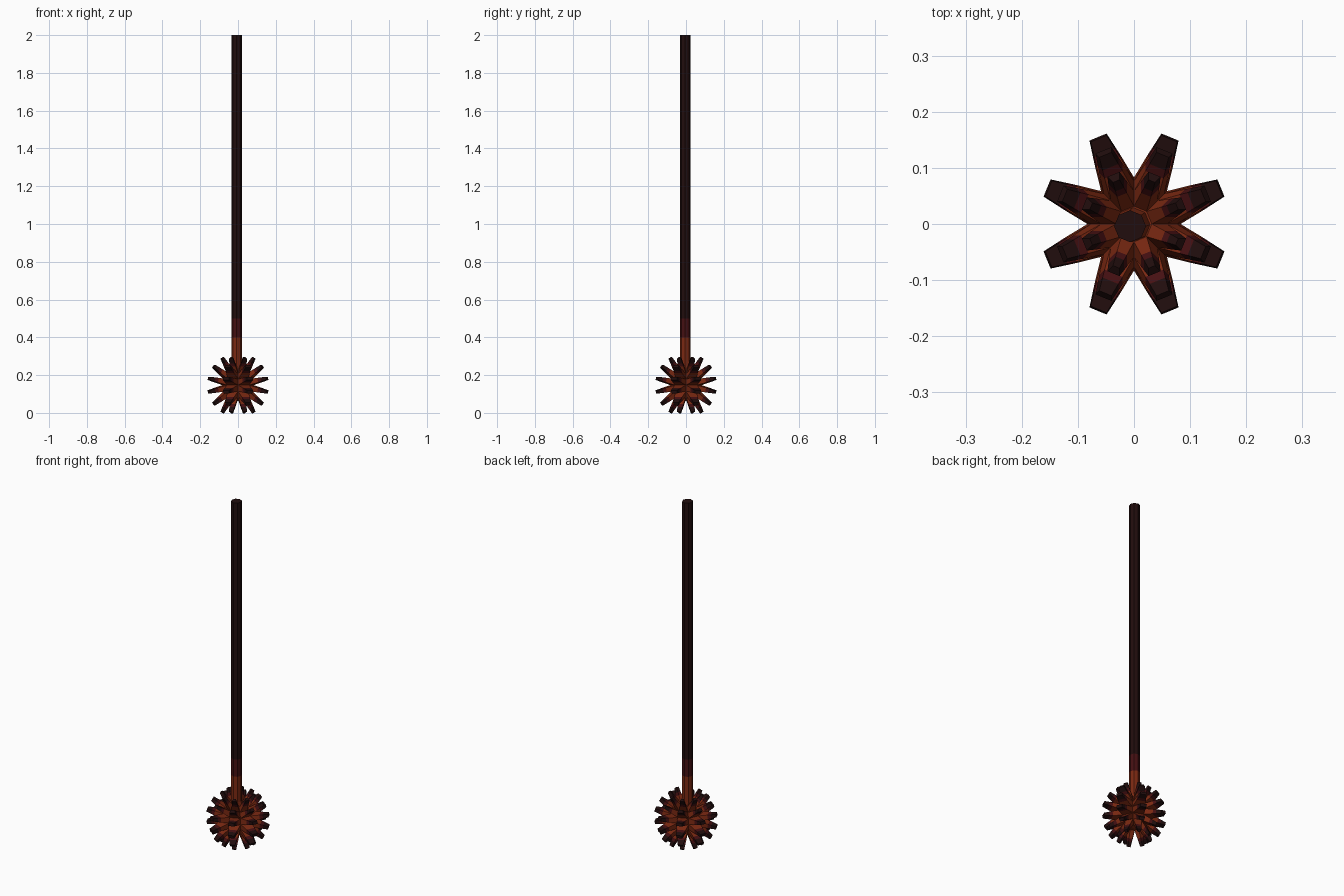
import bpy, bmesh, math
from mathutils import Vector

if "Cube" in bpy.data.objects:
    bpy.data.objects.remove(bpy.data.objects["Cube"])

CENTRE = Vector((0, 0, 0.147))   # middle of the spiked head
CORE = 0.083                     # radius of the head core


def material(name, rgb):
    m = bpy.data.materials.new(name)
    m.diffuse_color = (*rgb, 1)
    m.use_nodes = True
    m.node_tree.nodes["Principled BSDF"].inputs["Base Color"].default_value = m.diffuse_color
    return m


MATS = [material("rust brown", (0.2, 0.022, 0.006)),
        material("dark red", (0.06, 0.005, 0.006)),
        material("charred black", (0.015, 0.004, 0.004))]


def finish(bm, name):
    bmesh.ops.recalc_face_normals(bm, faces=bm.faces[:])
    me = bpy.data.meshes.new(name)
    bm.to_mesh(me)
    bm.free()
    for m in MATS:
        me.materials.append(m)
    ob = bpy.data.objects.new(name, me)
    bpy.context.collection.objects.link(ob)
    return ob


# Spiked head: a low-poly sphere with every quad drawn out into a tapered spike
bm = bmesh.new()
bmesh.ops.create_uvsphere(bm, u_segments=8, v_segments=8, radius=CORE)
for quad in [f for f in bm.faces if len(f.verts) == 4]:
    mid = quad.calc_center_median()
    out = mid.normalized()
    base = [v.co - mid for v in quad.verts]
    face = quad
    for slot, reach in enumerate((0.125, 0.142, 0.17)):
        t = (reach - CORE) / (0.17 - CORE)
        face = bmesh.ops.extrude_discrete_faces(bm, faces=[face])["faces"][0]
        for v, b in zip(face.verts, base):
            v.co = out * reach + b * (1 - 0.48 * t)
        # colour the new band and its end face
        face.material_index = slot
        for e in face.edges:
            for f in e.link_faces:
                f.material_index = slot
bmesh.ops.translate(bm, verts=bm.verts[:], vec=CENTRE)
finish(bm, "spiked_head")

# Handle: eight-sided shaft, slightly off centre, in three colour bands
bm = bmesh.new()
rings = []
for z, r, dx, dy in ((0.2, 0.031, 0, 0), (0.225, 0.0305, -0.002, -0.001),
                     (0.25, 0.0285, -0.007, -0.004), (0.4, 0.0285, -0.007, -0.004),
                     (0.5, 0.0285, -0.007, -0.004), (2.0, 0.0285, -0.007, -0.004)):
    rings.append([bm.verts.new((dx + r * math.cos(i * math.pi / 4),
                                dy + r * math.sin(i * math.pi / 4), z)) for i in range(8)])
for k, slot in enumerate((0, 0, 0, 1, 2)):
    for i in range(8):
        j = (i + 1) % 8
        f = bm.faces.new((rings[k][i], rings[k][j], rings[k + 1][j], rings[k + 1][i]))
        f.material_index = slot
bm.faces.new(rings[-1]).material_index = 2
bm.faces.new(rings[0][::-1])
finish(bm, "handle")
